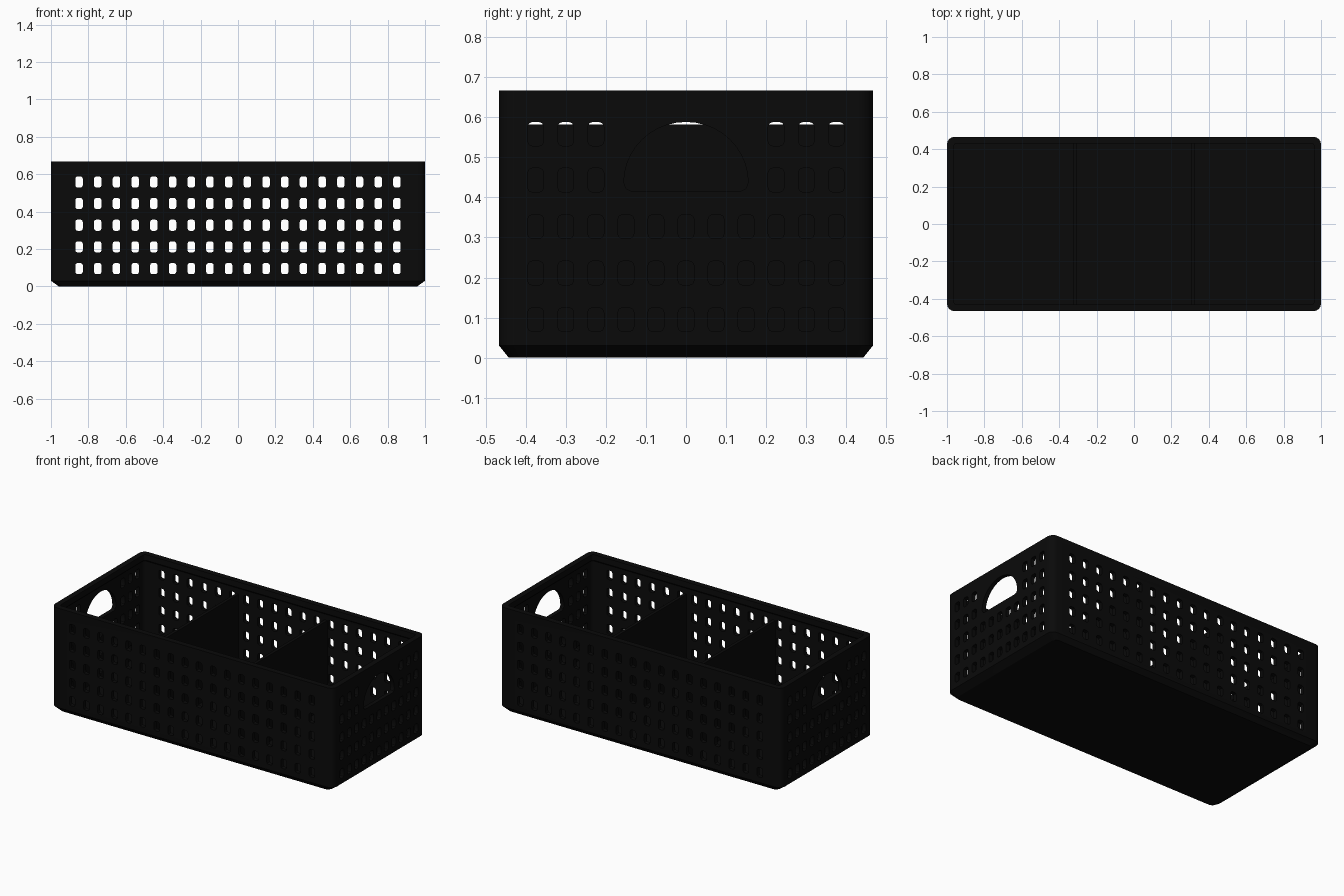
import bpy, bmesh, math

if "Cube" in bpy.data.objects:
    bpy.data.objects.remove(bpy.data.objects["Cube"])

black = bpy.data.materials.new("black_plastic")
black.diffuse_color = (0.003, 0.003, 0.003, 1)
black.use_nodes = True
black.node_tree.nodes["Principled BSDF"].inputs["Base Color"].default_value = black.diffuse_color


def make_object(name, bm):
    bmesh.ops.recalc_face_normals(bm, faces=bm.faces[:])
    mesh = bpy.data.meshes.new(name)
    bm.to_mesh(mesh)
    bm.free()
    obj = bpy.data.objects.new(name, mesh)
    bpy.context.collection.objects.link(obj)
    mesh.materials.append(black)
    return obj


def rounded_rect(hx, hy, r, n=4):
    pts = []
    for k, (sx, sy) in enumerate([(1, 1), (-1, 1), (-1, -1), (1, -1)]):
        for i in range(n + 1):
            a = math.pi / 2 * (k + i / n)
            pts.append((sx * (hx - r) + r * math.cos(a), sy * (hy - r) + r * math.sin(a)))
    return pts


def loft(bm, rings):
    loops = [[bm.verts.new(p) for p in ring] for ring in rings]
    for a, b in zip(loops, loops[1:]):
        for i in range(len(a)):
            j = (i + 1) % len(a)
            bm.faces.new((a[i], a[j], b[j], b[i]))
    bm.faces.new(loops[0])
    bm.faces.new(loops[-1])


# Basket shell: chamfered foot, straight walls, thicker inner rim, floor
HX, HY, H = 1.0, 0.466, 0.667
bm = bmesh.new()
sections = [(0.042, 0.024, 0.03, 0.0), (0, 0, 0.04, 0.03), (0, 0, 0.04, H),
            (0.036, 0.036, 0.015, H), (0.036, 0.036, 0.015, 0.63),
            (0.026, 0.026, 0.02, 0.62), (0.026, 0.026, 0.02, 0.03)]
loft(bm, [[(x, y, z) for x, y in rounded_rect(HX - ix, HY - iy, r)]
          for ix, iy, r, z in sections])
basket = make_object("basket_shell", bm)

# Perforation and handle cutters
rows = [0.095, 0.211, 0.327, 0.443, 0.558]
hole = rounded_rect(0.02, 0.03, 0.012, 2)
bm = bmesh.new()
for s in (-1, 1):
    for row, z in enumerate(rows):
        for i in range(18):
            x = -0.85 + 0.1 * i
            loft(bm, [[(x + u, s * y, z + v) for u, v in hole] for y in (0.41, 0.5)])
        for i in range(-5, 6):
            if row >= 3 and abs(i) < 3:
                continue
            loft(bm, [[(s * x, 0.075 * i + u, z + v) for u, v in hole] for x in (0.94, 1.04)])
    # Half-round hand hole
    arch = [(0.155 * math.cos(math.pi * i / 20), 0.437 + 0.151 * math.sin(math.pi * i / 20))
            for i in range(21)]
    arch += [(-0.15, 0.422), (-0.135, 0.415), (0.135, 0.415), (0.15, 0.422)]
    loft(bm, [[(s * x, u, v) for u, v in arch] for x in (0.94, 1.04)])
cutter = make_object("hole_cutter", bm)
cutter.hide_render = True

mod = basket.modifiers.new("holes", 'BOOLEAN')
mod.operation = 'DIFFERENCE'
mod.solver = 'EXACT'
mod.object = cutter
bpy.context.view_layer.objects.active = basket
basket.select_set(True)
bpy.ops.object.modifier_apply(modifier="holes")
bpy.data.objects.remove(cutter, do_unlink=True)
bpy.ops.object.shade_smooth_by_angle(angle=math.radians(30))

# Two cross dividers
for name, x in (("left_divider", -0.315), ("right_divider", 0.315)):
    bm = bmesh.new()
    bmesh.ops.create_cube(bm, size=1)
    for v in bm.verts:
        v.co = (x + v.co.x * 0.02, v.co.y * 0.884, 0.025 + (v.co.z + 0.5) * 0.557)
    make_object(name, bm)
